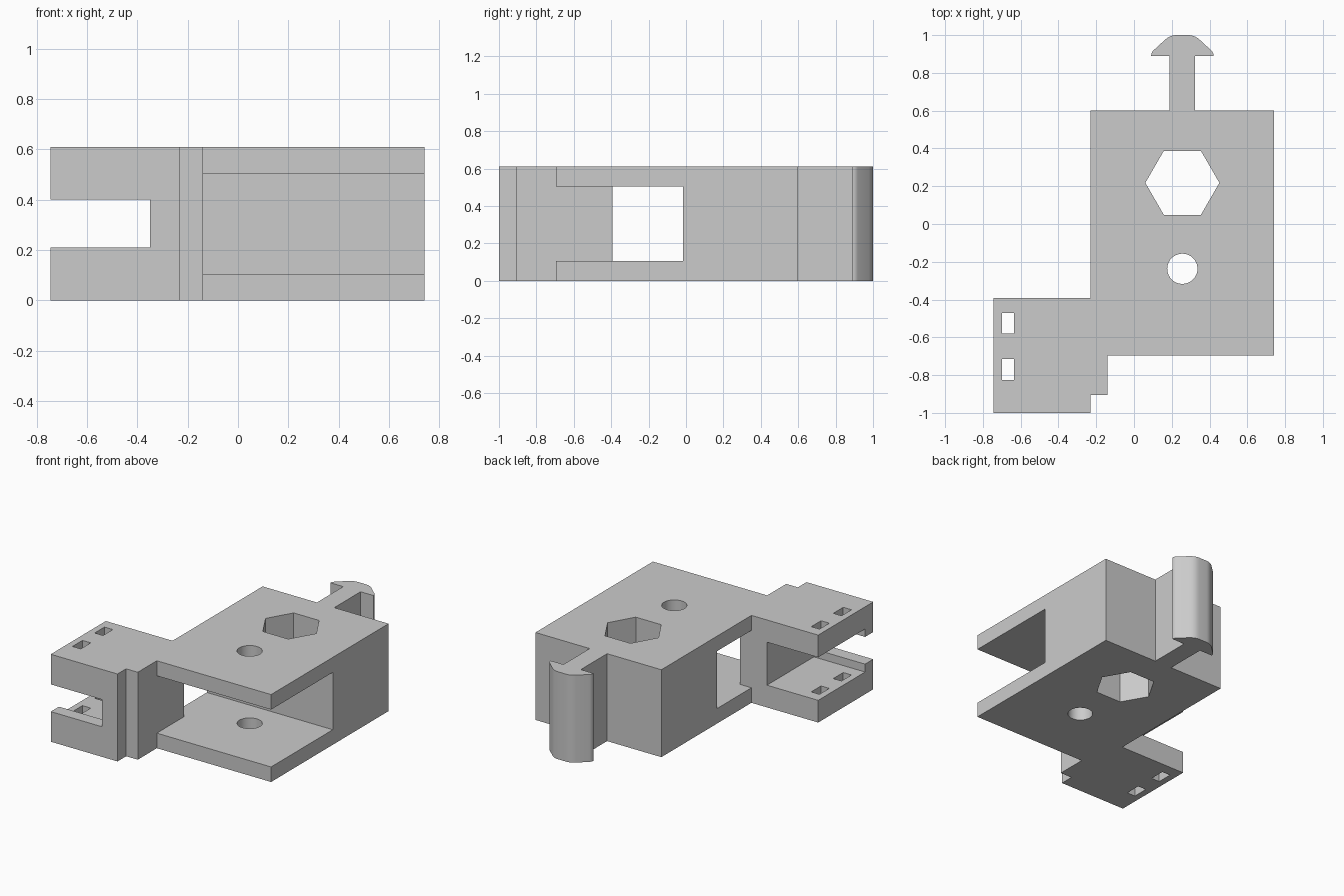
import bpy, bmesh, math
from mathutils import Vector

if "Cube" in bpy.data.objects:
    bpy.data.objects.remove(bpy.data.objects["Cube"], do_unlink=True)

HEIGHT = 0.61
MID = HEIGHT / 2

grey = bpy.data.materials.new("plain grey")
grey.use_nodes = True
grey.diffuse_color = (0.6, 0.6, 0.6, 1)
grey.node_tree.nodes["Principled BSDF"].inputs["Base Color"].default_value = grey.diffuse_color


def prism(name, outline, low, high, axis="z"):
    """Extrude an outline in xy along z, or an outline in yz along x."""
    bm = bmesh.new()
    place = (lambda p, t: (p[0], p[1], t)) if axis == "z" else (lambda p, t: (t, p[0], p[1]))
    face = bm.faces.new([bm.verts.new(place(p, low)) for p in outline])
    top = bmesh.ops.extrude_face_region(bm, geom=[face])["geom"]
    shift = Vector(place((0, 0), high - low))
    bmesh.ops.translate(bm, vec=shift, verts=[v for v in top if isinstance(v, bmesh.types.BMVert)])
    bmesh.ops.recalc_face_normals(bm, faces=bm.faces)
    mesh = bpy.data.meshes.new(name)
    bm.to_mesh(mesh)
    bm.free()
    mesh.materials.append(grey)
    obj = bpy.data.objects.new(name, mesh)
    bpy.context.collection.objects.link(obj)
    return obj


def rect(x0, x1, y0, y1):
    return [(x0, y0), (x1, y0), (x1, y1), (x0, y1)]


def ring(x, y, radius, sides):
    return [(x + radius * math.cos(math.tau * i / sides),
             y + radius * math.sin(math.tau * i / sides)) for i in range(sides)]


def rounded(a, corner, b, size, steps=5):
    """Points of a small curve replacing a corner."""
    a, c, b = Vector(a), Vector(corner), Vector(b)
    p, q = c + (a - c).normalized() * size, c + (b - c).normalized() * size
    return [tuple(p * (1 - t) ** 2 + c * 2 * t * (1 - t) + q * t * t)
            for t in (i / steps for i in range(steps + 1))]


def cut(body, cutter):
    cutter.hide_render = True
    mod = body.modifiers.new("cut", "BOOLEAN")
    mod.operation, mod.solver, mod.object = "DIFFERENCE", "EXACT", cutter
    bpy.context.view_layer.objects.active = body
    bpy.ops.object.modifier_apply(modifier=mod.name)
    bpy.data.objects.remove(cutter, do_unlink=True)


# Barbed hook at the back: right half, mirrored about its centre line
HOOK_X = 0.256
base, tip, crown = (0.165, 0.89), (0.165, 0.908), (0.065, 1.0)
half = [(0.067, 0.6), (0.067, 0.89), base]
half += rounded(base, tip, crown, 0.016, 3)
half += rounded(tip, crown, (0, 1.0), 0.035)
hook = [(HOOK_X + x, y) for x, y in half] + [(HOOK_X - x, y) for x, y in reversed(half)]

# Housing with side arm and hook as one solid
outline = [(-0.745, -1.0), (-0.23, -1.0), (-0.23, -0.905), (-0.14, -0.905),
           (-0.14, -0.695), (0.742, -0.695), (0.742, 0.6)]
outline += hook + [(-0.23, 0.6), (-0.23, -0.393), (-0.745, -0.393)]
body = prism("bracket_housing", outline, 0, HEIGHT)

# Wide front slot that opens through the side behind the arm
slot = [(-0.14, -0.8), (0.9, -0.8), (0.9, -0.015), (-0.4, -0.015), (-0.4, -0.393), (-0.14, -0.393)]
cut(body, prism("slot_cutter", slot, 0.105, 0.505))

# Arm pocket, narrowed by a lip at the front
upper = [(-1.1, 0.095), (-0.91, 0.095), (-0.91, 0.15), (-0.3, 0.15)]
pocket = [(y, MID + z) for y, z in upper] + [(y, MID - z) for y, z in reversed(upper)]
cut(body, prism("pocket_cutter", pocket, -0.9, -0.35, "x"))

# Nut recess, bolt hole and two tie slots
holes = [ring(HOOK_X, 0.218, 0.196, 6), ring(HOOK_X, -0.237, 0.08, 40),
         rect(-0.7, -0.636, -0.58, -0.472), rect(-0.7, -0.636, -0.825, -0.715)]
for hole in holes:
    cut(body, prism("hole_cutter", hole, -0.1, HEIGHT + 0.1))

# Smooth the round walls, keep the edges sharp
bpy.ops.object.select_all(action="DESELECT")
body.select_set(True)
bpy.context.view_layer.objects.active = body
bpy.ops.object.shade_smooth_by_angle(angle=math.radians(25))
